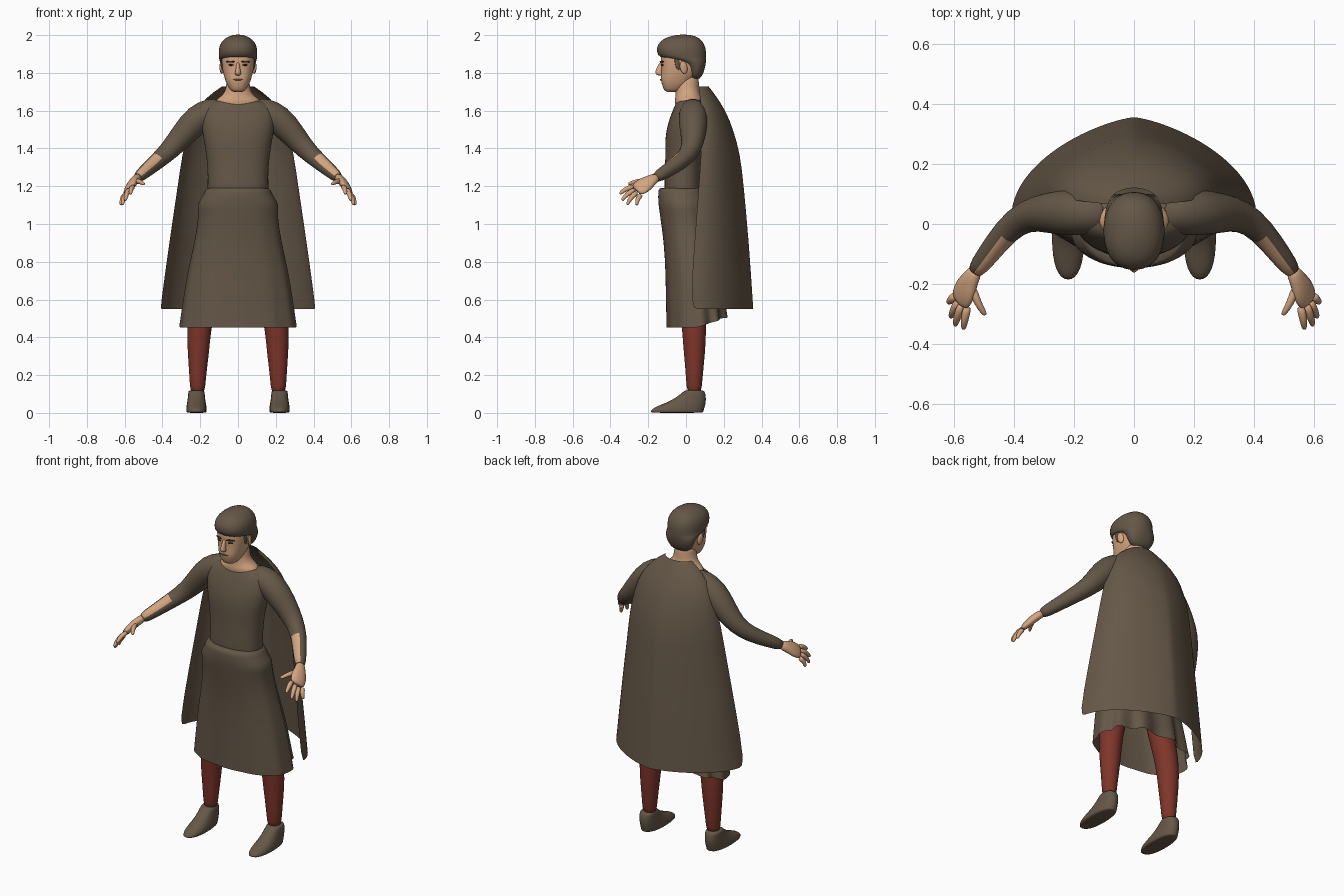
import bpy, bmesh, math
from mathutils import Vector

if "Cube" in bpy.data.objects:
    bpy.data.objects.remove(bpy.data.objects["Cube"], do_unlink=True)


def material(name, r, g, b):
    m = bpy.data.materials.new(name)
    m.use_nodes = True
    m.diffuse_color = (r, g, b, 1)
    node = m.node_tree.nodes["Principled BSDF"]
    node.inputs["Base Color"].default_value = (r, g, b, 1)
    node.inputs["Roughness"].default_value = 0.9
    return m


CLOTH = material("brown cloth", 0.130, 0.096, 0.064)
SKIN = material("skin", 0.66, 0.38, 0.22)
RED = material("red stockings", 0.21, 0.036, 0.023)
DARK = material("dark brow", 0.035, 0.022, 0.015)
LIP = material("lip", 0.30, 0.13, 0.08)


def skin_rings(name, rings, mats, closed=True, bottom=True):
    """Bridge equal-length point rings into one smooth surface."""
    bm = bmesh.new()
    rows = [[bm.verts.new(p) for p in ring] for ring in rings]
    n = len(rows[0])
    for a, b in zip(rows, rows[1:]):
        for i in range(n if closed else n - 1):
            j = (i + 1) % n
            bm.faces.new((a[i], a[j], b[j], b[i]))
    if closed:
        bm.faces.new(rows[0][::-1])
        if bottom:
            bm.faces.new(rows[-1])
    bmesh.ops.recalc_face_normals(bm, faces=bm.faces)
    mesh = bpy.data.meshes.new(name)
    bm.to_mesh(mesh)
    bm.free()
    for p in mesh.polygons:
        p.use_smooth = True
    for m in mats:
        mesh.materials.append(m)
    ob = bpy.data.objects.new(name, mesh)
    bpy.context.collection.objects.link(ob)
    sub = ob.modifiers.new("smooth", "SUBSURF")
    sub.levels = sub.render_levels = 1
    return ob


def power(v, p):
    return math.copysign(abs(v) ** p, v)


def loft(name, profile, mat, cx=0, sides=24, p=1.0, ripple=0, lift=0, bottom=True):
    """Stack oval sections given as (z, half width, front y, back y)."""
    rings = []
    for k, (z, w, yf, yb) in enumerate(profile):
        t = k / (len(profile) - 1)
        ring = []
        for i in range(sides):
            a = math.tau * i / sides
            back = max(0, math.sin(a))
            f = 1 + ripple * t * t * math.sin(11 * a) * (0.12 + back)
            ring.append((cx + f * w * power(math.cos(a), p),
                         (yf + yb) / 2 + f * (yb - yf) / 2 * power(math.sin(a), p),
                         z + lift * t * t * back))
        rings.append(ring)
    return skin_rings(name, rings, [mat], bottom=bottom)


def tube(name, path, mats, side=(0, 0, 1), sides=10):
    """Sweep an oval along points (x, y, z, radius along side, other radius)."""
    pts = [Vector(q[:3]) for q in path]
    rings = []
    for k, q in enumerate(path):
        d = (pts[min(k + 1, len(pts) - 1)] - pts[max(k - 1, 0)]).normalized()
        v = d.cross(Vector(side)).normalized()
        u = v.cross(d)
        rings.append([pts[k] + u * q[3] * math.cos(math.tau * i / sides)
                      + v * q[-1] * math.sin(math.tau * i / sides) for i in range(sides)])
    return skin_rings(name, rings, mats)


def ball(name, loc, scale, mat, turn=(0, 0, 0)):
    bpy.ops.mesh.primitive_uv_sphere_add(segments=16, ring_count=10, radius=1,
                                         location=loc, rotation=turn)
    ob = bpy.context.object
    ob.name, ob.scale = name, scale
    ob.data.materials.append(mat)
    bpy.ops.object.shade_smooth()


# Tunic body and open skirt with a pleated, raised back hem
loft("tunic", [(1.10, .16, -.11, .085), (1.17, .164, -.115, .085), (1.25, .160, -.115, .085),
               (1.35, .166, -.109, .09), (1.45, .183, -.113, .10), (1.53, .198, -.098, .105),
               (1.60, .195, -.072, .10), (1.64, .165, -.054, .098), (1.664, .10, -.042, .09)],
     CLOTH, p=0.9)
loft("skirt", [(1.192, .160, -.135, .09), (1.188, .170, -.146, .095), (1.14, .190, -.148, .11),
               (1.10, .220, -.145, .12), (1.05, .206, -.138, .13), (.90, .230, -.116, .15),
               (.75, .265, -.108, .18), (.60, .288, -.105, .20), (.46, .307, -.102, .213),
               (.452, .307, -.102, .213)], CLOTH, sides=66, p=0.9, ripple=.11, lift=.055,
     bottom=False)

# Cape: open arched sections widening to the hem
cape = []
for z, w, yf, yb in [(1.728, .085, .065, .12), (1.67, .17, .075, .165), (1.59, .23, .085, .215),
                     (1.50, .265, .085, .25), (1.37, .295, .08, .288), (1.2, .319, .068, .306),
                     (.9, .364, .045, .334), (.55, .412, .02, .357)]:
    pinch = 1 + .45 * min(1, (1.728 - z) / .5)
    cape.append([(w * power(math.cos(math.pi * i / 24), pinch),
                  yf + (yb - yf) * math.sin(math.pi * i / 24), z) for i in range(25)])
skin_rings("cape", cape, [CLOTH], closed=False)

# Neck, head and hair
loft("neck", [(1.60, .10, -.05, .07), (1.635, .125, -.058, .088), (1.658, .118, -.060, .088),
              (1.675, .092, -.056, .082), (1.70, .068, -.056, .07), (1.75, .06, -.055, .068),
              (1.80, .06, -.05, .068)], SKIN)
loft("head", [(1.698, .028, -.105, -.045), (1.71, .042, -.118, -.02), (1.74, .060, -.128, .02),
              (1.765, .069, -.135, .04), (1.80, .080, -.131, .075), (1.85, .088, -.132, .09),
              (1.89, .088, -.138, .095), (1.94, .078, -.12, .08)], SKIN, p=0.8)
loft("hair", [(1.762, .05, .02, .072), (1.80, .08, .012, .094), (1.845, .093, .0, .105),
              (1.868, .099, -.06, .107), (1.878, .102, -.146, .108), (1.915, .104, -.157, .108),
              (1.95, .098, -.153, .10), (1.98, .074, -.122, .078), (1.995, .045, -.08, .05),
              (2.003, .016, -.04, .01)], CLOTH, p=0.9)

# Facial features
loft("nose", [(1.785, .014, -.15, -.12), (1.797, .02, -.168, -.12), (1.815, .013, -.162, -.12),
              (1.86, .009, -.141, -.12)], SKIN, sides=8)
ball("mouth", (0, -.134, 1.764), (.026, .005, .004), LIP)
for s, label in ((1, "left"), (-1, "right")):
    turn = (0, 0, s * .4)
    ball(label + "_eye", (s * .038, -.126, 1.842), (.015, .005, .005), DARK, turn)
    ball(label + "_brow", (s * .04, -.128, 1.859), (.026, .005, .005), DARK, turn)
    ball(label + "_ear", (s * .087, -.012, 1.828), (.010, .02, .034), SKIN, (.2, 0, s * .3))
    ball(label + "_sideburn", (s * .082, -.045, 1.85), (.008, .014, .035), CLOTH, (.2, 0, s * .15))

# Arms, hands, legs and shoes
for s, label in ((1, "left"), (-1, "right")):
    def flip(path):
        return [(s * q[0], *q[1:]) for q in path]

    arm = tube(label + "_sleeve", flip([
        (.07, .037, 1.608, .056), (.14, .038, 1.600, .073), (.215, .038, 1.558, .08),
        (.29, .038, 1.475, .068), (.36, .03, 1.392, .054), (.425, -.018, 1.335, .045),
        (.49, -.105, 1.28, .037), (.54, -.17, 1.238, .03)]), [CLOTH, SKIN], sides=20)
    # Open slit along the forearm shows skin
    slit = Vector((-.2 * s, -.58, .77)).normalized()
    for face in arm.data.polygons:
        if face.index // 20 >= 5 and face.normal.dot(slit) > .78:
            face.material_index = 1

    spread = (s * .55, .45, -.6)
    tube(label + "_palm", flip([(.525, -.15, 1.25, .027, .025), (.545, -.18, 1.234, .033, .024),
                                (.562, -.215, 1.212, .052, .025), (.578, -.25, 1.186, .05, .02),
                                (.584, -.264, 1.177, .038, .013)]), [SKIN], spread)
    fingers = {"index": ((.555, -.27, 1.2), (.570, -.352, 1.16)),
               "middle": ((.575, -.265, 1.185), (.598, -.34, 1.125)),
               "ring": ((.587, -.255, 1.17), (.613, -.312, 1.102)),
               "little": ((.597, -.235, 1.158), (.621, -.262, 1.10)),
               "thumb": ((.545, -.2, 1.228), (.497, -.305, 1.212))}
    for finger, (root, tip) in fingers.items():
        a, b = Vector(root), Vector(tip)
        bend = a.lerp(b, .55) + Vector((.004, -.008, .007))
        tube(label + "_" + finger, flip([(*a, .018), (*bend, .014), (*a.lerp(b, .93), .010),
                                         (*b, .006)]), [SKIN], spread, 8)

    tube(label + "_stocking", flip([(.11, .02, .95, .08), (.155, .03, .70, .075),
                                    (.19, .038, .55, .070), (.207, .043, .44, .065),
                                    (.21, .045, .32, .058), (.213, .044, .2, .045),
                                    (.215, .043, .08, .039)]), [RED], (1, 0, 0), 16)
    loft(label + "_shoe", [(.122, .041, -.008, .094), (.11, .044, -.016, .101),
                           (.085, .046, -.05, .107), (.06, .049, -.09, .107),
                           (.04, .053, -.145, .104), (.02, .056, -.186, .098),
                           (.004, .054, -.19, .094), (.0, .05, -.185, .09)],
         CLOTH, s * .220, 16, p=.85)
